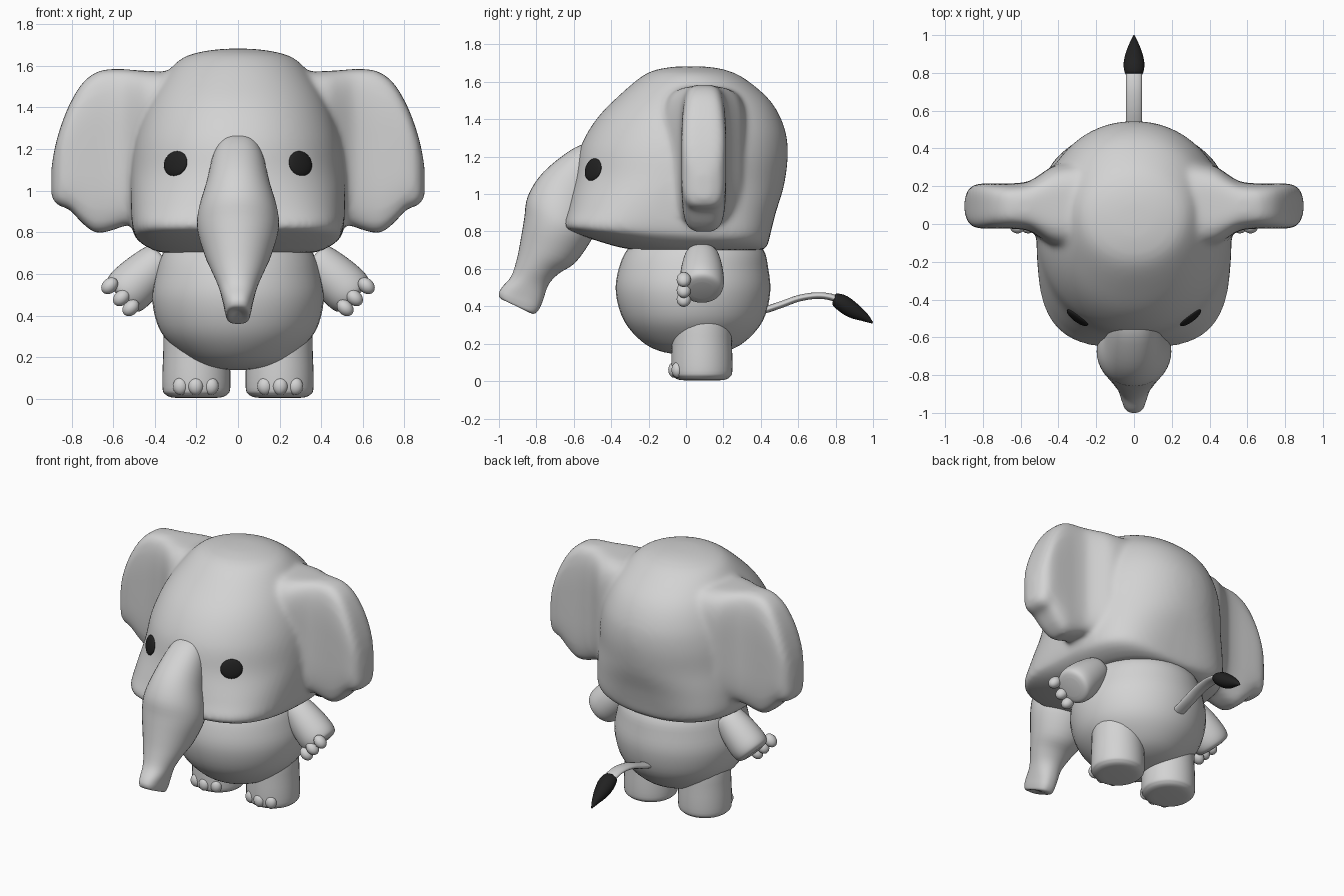
import bpy, bmesh, math
from mathutils import Matrix, Vector

if "Cube" in bpy.data.objects:
    bpy.data.objects.remove(bpy.data.objects["Cube"])


def material(name, value):
    m = bpy.data.materials.new(name)
    m.use_nodes = True
    color = (value, value, value, 1)
    m.diffuse_color = color
    m.node_tree.nodes["Principled BSDF"].inputs["Base Color"].default_value = color
    return m


GREY = material("soft grey", 0.65)
BLACK = material("near black", 0.015)


def finish(bm, name, mat):
    bmesh.ops.recalc_face_normals(bm, faces=bm.faces[:])
    mesh = bpy.data.meshes.new(name)
    bm.to_mesh(mesh)
    bm.free()
    mesh.materials.append(mat)
    mesh.shade_smooth()
    ob = bpy.data.objects.new(name, mesh)
    bpy.context.scene.collection.objects.link(ob)
    return ob


def spline(rows, steps):
    """Catmull-Rom interpolation of equal-length tuples."""
    out = []
    for i in range(len(rows) - 1):
        a, b, c, d = (rows[max(i - 1, 0)], rows[i], rows[i + 1],
                      rows[min(i + 2, len(rows) - 1)])
        for k in range(steps):
            t = k / steps
            out.append([q + 0.5 * t * (r - p + t * (2*p - 5*q + 4*r - s + t * (3*(q - r) + s - p)))
                        for p, q, r, s in zip(a, b, c, d)])
    return out + [list(rows[-1])]


def loft(bm, rings, matrix=Matrix(), n=40, steps=4):
    """Ring: two opposite points in the y-z plane, half width in x, roundness power."""
    previous = None
    for y1, z1, y2, z2, w, power in spline(rings, steps):
        ring = []
        for k in range(n):
            t = 2 * math.pi * k / n
            s, c = [math.copysign(abs(v) ** (2 / power), v) for v in (math.sin(t), math.cos(t))]
            p = Vector((w * s, (y1 + y2) / 2 + c * (y1 - y2) / 2, (z1 + z2) / 2 + c * (z1 - z2) / 2))
            ring.append(bm.verts.new(matrix @ p))
        if previous:
            for k in range(n):
                j = (k + 1) % n
                bm.faces.new((previous[k], previous[j], ring[j], ring[k]))
        else:
            bm.faces.new(ring[::-1])
        previous = ring
    bm.faces.new(previous)


def lofted(name, rings, mat, matrix=Matrix()):
    bm = bmesh.new()
    loft(bm, rings, matrix)
    return finish(bm, name, mat)


def ellipsoid(name, pos, radii, rotation, mat):
    bm = bmesh.new()
    m = Matrix.Translation(pos) @ rotation @ Matrix.Diagonal((*radii, 1))
    bmesh.ops.create_uvsphere(bm, u_segments=24, v_segments=14, radius=1, matrix=m)
    return finish(bm, name, mat)


def round_rings(profile):
    """Circular rings from (height, radius) pairs."""
    return [(-r, z, r, z, r, 2) for z, r in profile]


def add_ear(bm, side):
    """Slab lofted sideways, thick at the root; sections give x, top, bottom, half thickness."""
    sections = [(.28, 1.57, .87, .24), (.42, 1.575, .85, .215), (.5, 1.58, .845, .165),
                (.56, 1.585, .825, .13), (.64, 1.582, .8, .12), (.69, 1.565, .8, .12),
                (.75, 1.515, .845, .12), (.81, 1.415, .91, .119), (.855, 1.3, .925, .108),
                (.882, 1.2, .945, .08), (.897, 1.11, .975, .035)]
    sideways = Matrix(((0, 0, side, 0), (1, 0, 0, .095), (0, 1, 0, 0), (0, 0, 0, 1)))
    loft(bm, [(top, x, bottom, x, half, 4) for x, top, bottom, half in sections], sideways, n=64)


# Head and ears, fused into one soft surface
bm = bmesh.new()
loft(bm, [(-.1, .7, .25, .7, .18, 2), (-.3, .705, .39, .7, .36, 2.2), (-.46, .745, .425, .71, .43, 2.5),
          (-.6, .795, .44, .735, .48, 3), (-.655, .83, .45, .78, .505, 3.3), (-.635, .92, .48, .9, .515, 2.8),
          (-.6, 1.08, .525, 1.05, .515, 2.2), (-.565, 1.25, .545, 1.22, .495, 2.1),
          (-.48, 1.4, .525, 1.36, .45, 2.1), (-.36, 1.525, .45, 1.5, .38, 2.1),
          (-.22, 1.64, .31, 1.62, .28, 2), (-.11, 1.675, .2, 1.667, .16, 2), (0, 1.684, .1, 1.682, .04, 2)],
     n=64)
for side in (1, -1):
    add_ear(bm, side)
head = finish(bm, "head_and_ears", GREY)
remesh = head.modifiers.new("fuse", 'REMESH')
remesh.mode = 'VOXEL'
remesh.voxel_size = .016
remesh.use_smooth_shade = True
soften = head.modifiers.new("soften", 'SMOOTH')
soften.factor = .5
soften.iterations = 14

# Body
lofted("body", [(.02, .138, .08, .138, .03, 2), (-.12, .155, .2, .155, .16, 2), (-.23, .207, .31, .207, .26, 2),
                (-.33, .32, .41, .32, .37, 2), (-.375, .47, .45, .47, .412, 2), (-.36, .6, .44, .6, .395, 2),
                (-.31, .71, .41, .71, .355, 2), (-.2, .82, .3, .82, .25, 2), (0, .88, .1, .88, .05, 2)], GREY)

# Trunk
lofted("trunk", [(-.48, 1.285, -.4, 1.15, .09, 2.4), (-.6, 1.245, -.45, 1.02, .125, 2.3),
                 (-.76, 1.12, -.47, .92, .155, 2.1), (-.845, .99, -.48, .84, .188, 2),
                 (-.865, .87, -.5, .765, .196, 2), (-.885, .75, -.59, .635, .16, 2),
                 (-.905, .65, -.68, .575, .125, 2), (-.935, .56, -.735, .515, .093, 2.1),
                 (-.985, .5, -.765, .43, .072, 2.5), (-1, .465, -.79, .378, .062, 2.7),
                 (-.985, .437, -.82, .36, .05, 2.7), (-.92, .42, -.88, .39, .015, 2)], GREY)

# Tail and dark tuft
lofted("tail", [(.38, .385, .39, .35, .042, 2), (.5, .425, .51, .39, .042, 2), (.6, .46, .605, .425, .042, 2),
                (.7, .475, .7, .44, .042, 2), (.78, .467, .77, .432, .042, 2),
                (.84, .445, .82, .41, .04, 2)], GREY)
lofted("tail_tuft", [(.79, .445, .785, .425, .01, 2), (.805, .468, .785, .405, .045, 2),
                     (.86, .455, .83, .365, .055, 2), (.92, .41, .88, .338, .045, 2),
                     (.97, .36, .94, .322, .024, 2), (1, .315, .995, .308, .004, 2)], BLACK)

# Paired parts
bpy.context.view_layer.update()
head_eval = head.evaluated_get(bpy.context.evaluated_depsgraph_get())
for side, label in ((1, "left"), (-1, "right")):
    # Leg and toes
    lofted(label + "_leg", round_rings([(.004, .09), (.008, .125), (.022, .15), (.055, .163), (.2, .16),
                                        (.36, .145), (.38, .05)]), GREY,
           Matrix.Translation((side * .2, .085, 0)))
    for i, offset in enumerate((-.073, 0, .073)):
        y = .085 - math.sqrt(.16 ** 2 - offset ** 2)
        ellipsoid(f"{label}_toe_{i + 1}", (side * .203 + offset, y + .012, .06), (.037, .032, .042),
                  Matrix(), GREY)

    # Arm and fingers
    turn = Matrix.Rotation(side * math.radians(134), 4, 'Y')
    lofted(label + "_arm", round_rings([(0, .04), (.01, .085), (.1, .108), (.2, .118), (.255, .113),
                                        (.277, .095), (.285, .06)]), GREY,
           Matrix.Translation((side * .36, .085, .682)) @ turn)
    for i, (x, z) in enumerate(((.617, .543), (.56, .485), (.515, .437))):
        ellipsoid(f"{label}_finger_{i + 1}", (side * x, -.012, z), (.035, .038, .045), turn, GREY)

    # Eye, seated on the face
    hit, pos, normal, _ = head_eval.ray_cast(Vector((side * .3, -2, 1.13)), Vector((0, 1, 0)))
    if not hit:
        pos, normal = Vector((side * .3, -.5, 1.13)), Vector((side * .4, -.85, .2))
    facing = normal.to_track_quat('Z', 'Y').to_matrix().to_4x4()
    ellipsoid(label + "_eye", pos, (.068, .062, .018), facing, BLACK)
